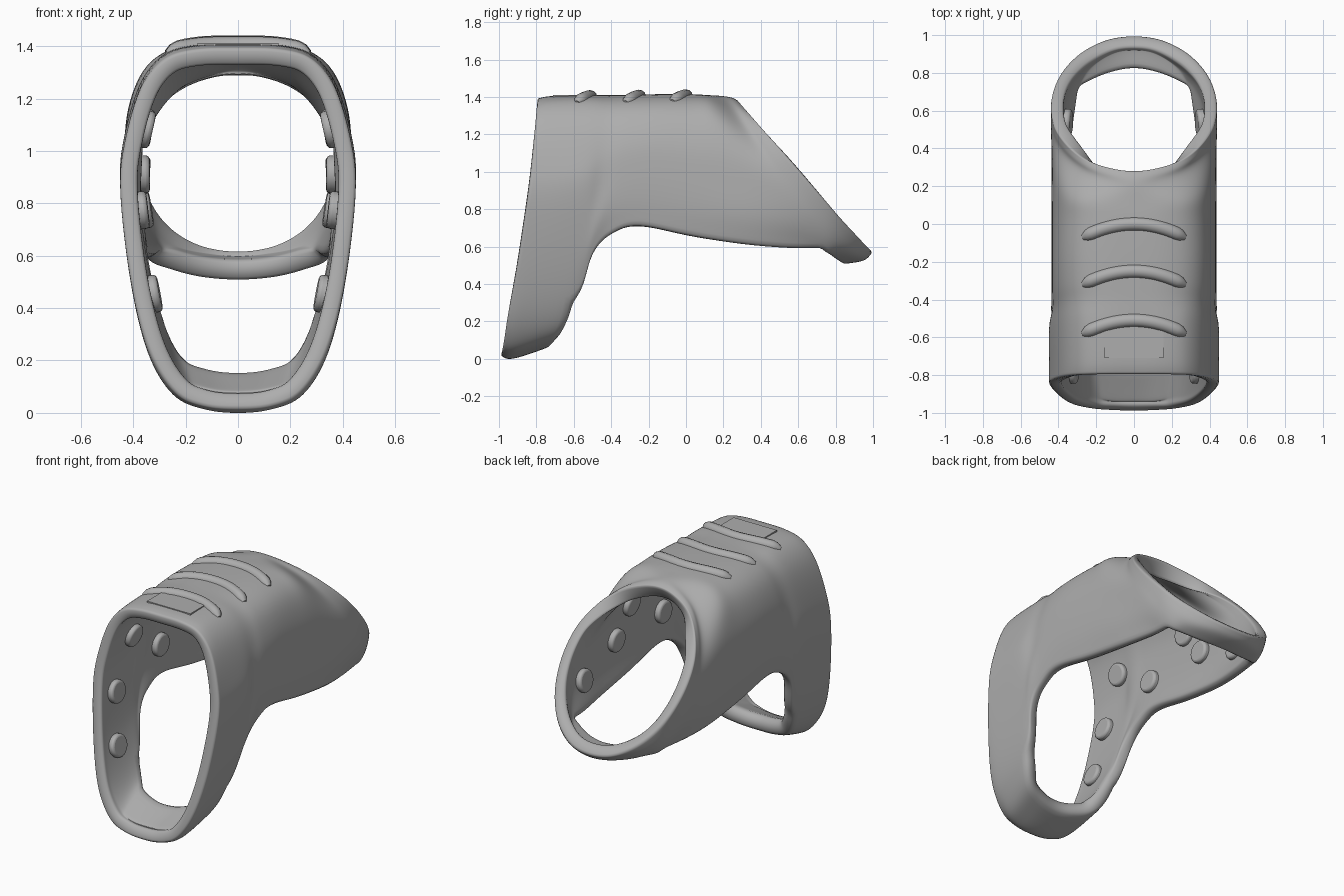
import bpy, bmesh
from mathutils import Vector
from mathutils.bvhtree import BVHTree

cube = bpy.data.objects.get("Cube")
if cube:
    bpy.data.objects.remove(cube)

grey = bpy.data.materials.new("plain grey")
grey.use_nodes = True
grey.diffuse_color = (0.42, 0.42, 0.42, 1)
grey.node_tree.nodes["Principled BSDF"].inputs["Base Color"].default_value = (0.42, 0.42, 0.42, 1)

STEPS = 4    # subdivisions between control points
CORNER = 7   # last column of the side wall; later columns form the straps

# Half sections from crown to lower wall edge: (half width, fraction of drop)
TALL = [(0, 0), (.16, .004), (.28, .035), (.37, .13), (.43, .3), (.45, .47), (.41, .77)]
OPEN = [(0, 0), (.17, .01), (.29, .06), (.37, .17), (.42, .36), (.435, .58), (.435, .8)]
REAR = [(0, 0), (.12, .026), (.25, .105), (.35, .24), (.42, .42), (.44, .62), (.42, .82)]

# Each ring: section, crown (y, z), wall edge (x, y, z), bow, strap points
RINGS = [
    (TALL, (-.80, 1.39), (.34, -.955, .24), .02, [(.24, -.98, .08), (.13, -.99, .03), (0, -.995, .02)]),
    (TALL, (-.72, 1.405), (.345, -.87, .23), .02, [(.25, -.89, .07), (.13, -.92, .015), (0, -.925, 0)]),
    (TALL, (-.52, 1.41), (.35, -.595, .30), .0, [(.27, -.65, .14), (.14, -.69, .085), (0, -.71, .07)]),
    (OPEN, (-.40, 1.41), (.40, -.50, .55), 0, []),
    (OPEN, (-.30, 1.412), (.415, -.40, .66), 0, []),
    (OPEN, (-.15, 1.415), (.42, -.25, .705), 0, []),
    (OPEN, (.02, 1.415), (.415, .05, .645), 0, []),
    (OPEN, (.12, 1.41), (.40, .40, .595), 0, []),
    (REAR, (.20, 1.405), (.35, .72, .585), 0, [(.26, .77, .545), (.14, .81, .515), (0, .83, .505)]),
    (REAR, (.25, 1.395), (.365, .79, .66), 0, [(.27, .87, .58), (.14, .93, .54), (0, .95, .525)]),
    (REAR, (.285, 1.375), (.365, .83, .757), 0, [(.27, .92, .66), (.14, .982, .59), (0, 1.0, .572)]),
]


def mirrored(p):
    return Vector((-p.x, p.y, p.z))


def spline(pts, symmetric=False):
    """Smooth curve through the points; symmetric ends meet the centre plane squarely."""
    first, last = 2 * pts[0] - pts[1], 2 * pts[-1] - pts[-2]
    if symmetric:
        first = mirrored(pts[1])
        if pts[-1].x == 0:
            last = mirrored(pts[-2])
    ext = [first] + pts + [last]
    out = []
    for k in range(len(pts) - 1):
        a, b, c, d = ext[k:k + 4]
        for n in range(STEPS):
            t = n / STEPS
            out.append(.5 * (2 * b + (c - a) * t + (2 * a - 5 * b + 4 * c - d) * t ** 2
                             + (3 * b - a - 3 * c + d) * t ** 3))
    return out + [pts[-1].copy()]


def control_ring(section, crown, edge, bow, strap):
    pts = []
    for x, s in section:
        y = crown[0] + (edge[1] - crown[0]) * s + bow * 4 * s * (1 - s)
        pts.append(Vector((x, y, crown[1] + (edge[2] - crown[1]) * s)))
    return pts + [Vector(edge)] + [Vector(p) for p in strap]


def finish(obj, angle=0.7):
    obj.data.materials.clear()
    obj.data.materials.append(grey)
    bpy.ops.object.select_all(action='DESELECT')
    obj.select_set(True)
    bpy.context.view_layer.objects.active = obj
    bpy.ops.object.shade_smooth_by_angle(angle=angle)


def mesh_object(name, bm):
    mesh = bpy.data.meshes.new(name)
    bm.to_mesh(mesh)
    bm.free()
    obj = bpy.data.objects.new(name, mesh)
    bpy.context.collection.objects.link(obj)
    return obj


# Sleeve shell: wall columns run the full length, strap columns only at both ends
rings = [control_ring(*r) for r in RINGS]
front, rear = 2, 8
columns = [spline([r[i] for r in rings]) for i in range(CORNER + 1)]
count = len(columns[0])
front_end, rear_start = front * STEPS, rear * STEPS
straps = []
for i in range(CORNER + 1, CORNER + 4):
    head = spline([r[i] for r in rings[:front + 1]])
    tail = spline([r[i] for r in rings[rear:]])
    straps.append((head, tail))

bm = bmesh.new()
grid = []
for j in range(count):
    pts = [c[j] for c in columns]
    if j <= front_end:
        pts += [s[0][j] for s in straps]
    elif j >= rear_start:
        pts += [s[1][j - rear_start] for s in straps]
    grid.append([bm.verts.new(p) for p in spline(pts, True)])
for j in range(count - 1):
    a, b = grid[j], grid[j + 1]
    for i in range(min(len(a), len(b)) - 1):
        bm.faces.new((a[i], a[i + 1], b[i + 1], b[i]))
bm.verts.index_update()
bm.normal_update()
surface = BVHTree.FromBMesh(bm)

# Wall is thicker on the straps and at the rear crown
weights = {}
for j, row in enumerate(grid):
    for i, v in enumerate(row):
        w = .55
        down = min(1, max(0, i / STEPS - CORNER + 1) / 2)
        if j <= front_end:
            w += .3 * down * j / front_end
        elif j >= rear_start:
            w += .1 * down
        if j > rear_start - STEPS and i < 4 * STEPS:
            w += .35 * (1 - i / (4 * STEPS)) * min(1, (j - rear_start + STEPS) / 8)
        weights[v.index] = w
shell = mesh_object("sleeve_shell", bm)
group = shell.vertex_groups.new(name="thickness")
for index, w in weights.items():
    group.add([index], w, 'REPLACE')
mirror = shell.modifiers.new("mirror", 'MIRROR')
mirror.merge_threshold = .0005
solid = shell.modifiers.new("wall", 'SOLIDIFY')
solid.thickness = .12
solid.offset = -1
solid.vertex_group = "thickness"
soft = shell.modifiers.new("rounded_lips", 'SUBSURF')
soft.levels = soft.render_levels = 1
finish(shell, 1.2)


def top_point(x, y):
    return surface.ray_cast(Vector((max(abs(x), .002), y, 3)), Vector((0, 0, -1)))[0].z


# Three curved grip ridges across the crown
for n, y0 in enumerate((0, -.25, -.51)):
    curve = bpy.data.curves.new("grip_ridge", 'CURVE')
    curve.dimensions = '3D'
    curve.bevel_depth = .036
    curve.bevel_resolution = 4
    curve.use_fill_caps = True
    line = curve.splines.new('POLY')
    line.points.add(24)
    for k, p in enumerate(line.points):
        x = -.27 + .54 * k / 24
        y = y0 - .072 * (x / .27) ** 2
        p.co = (x, y, top_point(x, y) - .010, 1)
        # rounded ends
        p.radius = (.45, .85, 1)[min(k, 24 - k, 2)]
    ridge = bpy.data.objects.new("grip_ridge_%d" % (n + 1), curve)
    bpy.context.collection.objects.link(ridge)
    bpy.ops.object.select_all(action='DESELECT')
    ridge.select_set(True)
    bpy.context.view_layer.objects.active = ridge
    bpy.ops.object.convert(target='MESH')
    finish(bpy.context.object)

# Flat panel ahead of the ridges
bpy.ops.mesh.primitive_cube_add(size=1, location=(0, -.635, 1.396))
panel = bpy.context.object
panel.name = "crown_panel"
panel.scale = (.31, .15, .03)
finish(panel, .5)

# Round pads on the inner side walls
PADS = [(-.57, 1.1), (.06, 1.1), (-.28, .91), (.2, .91), (-.72, .765), (.54, .765), (-.77, .44)]
for n, (y, z) in enumerate(PADS):
    hit, normal, _, _ = surface.ray_cast(Vector((.05, y, z)), Vector((1, 0, 0)))
    if hit is None:
        continue
    for side, name in ((1, "left"), (-1, "right")):
        out = Vector((normal.x * side, normal.y, normal.z))
        spot = Vector((hit.x * side, hit.y, hit.z)) - out * .075
        bpy.ops.mesh.primitive_cylinder_add(vertices=32, radius=.072, depth=.05, location=spot,
                                            rotation=out.to_track_quat('Z', 'Y').to_euler())
        pad = bpy.context.object
        pad.name = "%s_pad_%d" % (name, n + 1)
        bevel = pad.modifiers.new("soft_edge", 'BEVEL')
        bevel.width = .015
        bevel.segments = 3
        finish(pad)
